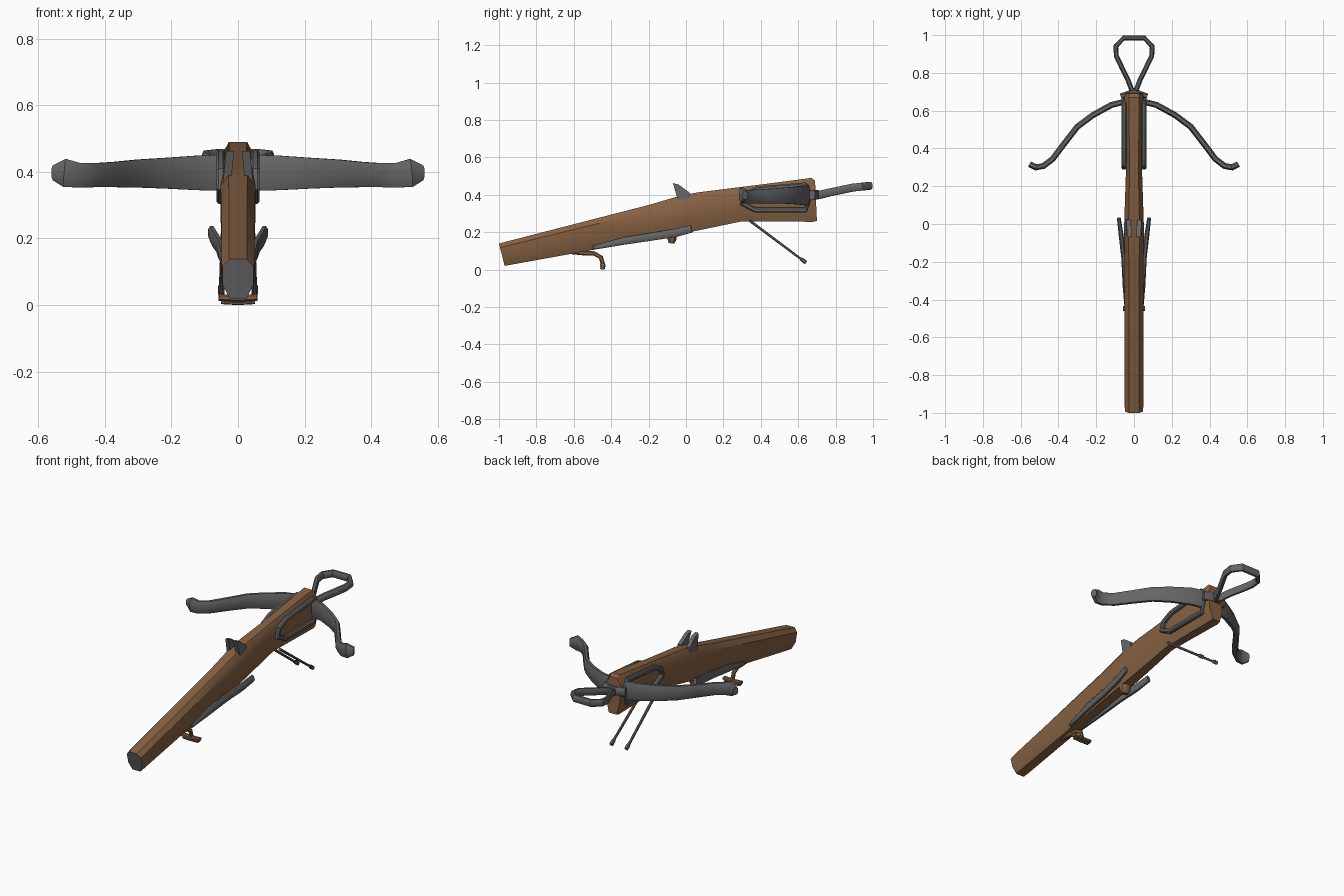
import bpy
import bmesh
from mathutils import Vector

if "Cube" in bpy.data.objects:
    bpy.data.objects.remove(bpy.data.objects["Cube"])


def material(name, rgb):
    m = bpy.data.materials.new(name)
    m.use_nodes = True
    m.diffuse_color = (*rgb, 1)
    bsdf = next(n for n in m.node_tree.nodes if n.type == "BSDF_PRINCIPLED")
    bsdf.inputs["Base Color"].default_value = (*rgb, 1)
    return m


WOOD = material("brown wood", (0.24, 0.12, 0.055))
STEEL = material("dark steel", (0.13, 0.13, 0.13))

# Chamfered rectangle used as the cross-section of every bar
BAR = [(1, .5), (.5, 1), (-.5, 1), (-1, .5), (-1, -.5), (-.5, -1), (.5, -1), (1, -.5)]


def loft(name, rings, mats, closed=False):
    """Skin a row of equal rings, with end caps unless closed."""
    bm = bmesh.new()
    rows = [[bm.verts.new(p) for p in ring] for ring in rings]
    n = len(rows[0])
    pairs = list(zip(rows, rows[1:]))
    if closed:
        pairs.append((rows[-1], rows[0]))
    for a, b in pairs:
        for k in range(n):
            j = (k + 1) % n
            bm.faces.new((a[k], a[j], b[j], b[k]))
    if not closed:
        bm.faces.new(rows[0])
        bm.faces.new(rows[-1])
    bmesh.ops.recalc_face_normals(bm, faces=bm.faces)
    mesh = bpy.data.meshes.new(name)
    bm.to_mesh(mesh)
    bm.free()
    for m in mats:
        mesh.materials.append(m)
    ob = bpy.data.objects.new(name, mesh)
    bpy.context.collection.objects.link(ob)
    bpy.ops.object.select_all(action="DESELECT")
    ob.select_set(True)
    bpy.context.view_layer.objects.active = ob
    bpy.ops.object.shade_smooth_by_angle(angle=0.6)
    return ob


def sweep(name, path, sizes, mat, hint=(0, 0, 1), closed=False):
    """Sweep the bar section along a path; sizes are half (side, hint) widths."""
    pts = [Vector(p) for p in path]
    n = len(pts)
    if isinstance(sizes, tuple):
        sizes = [sizes] * n
    rings = []
    for i, p in enumerate(pts):
        ahead = pts[(i + 1) % n] if closed else pts[min(i + 1, n - 1)]
        back = pts[i - 1] if closed else pts[max(i - 1, 0)]
        t = (ahead - back).normalized()
        u = t.cross(Vector(hint)).normalized()
        v = u.cross(t)
        w, h = sizes[i]
        rings.append([p + u * w * a + v * h * b for a, b in BAR])
    return loft(name, rings, [mat], closed)


def mirrored(points):
    return [(-x, y, z) for x, y, z in reversed(points)] + points


# Stock: y, bottom, top, half width, slant of the section
stations = [
    (-1.0, .02, .138, .046, .03),
    (-.97, .025, .147, .05, .03),
    (-.5, .108, .268, .05, .02),
    (-.2, .16, .345, .05, 0),
    (-.03, .19, .395, .053, 0),
    (.06, .208, .412, .05, 0),
    (.30, .258, .442, .042, 0),
    (.42, .258, .457, .045, 0),
    (.67, .255, .49, .05, .01),
    (.69, .26, .475, .046, .01),
]
# Fractions of half width and height around the section
SECTION = [(.55, 1), (1, .82), (1, .35), (.55, 0), (-.55, 0), (-1, .35), (-1, .82), (-.55, 1)]
rings = [[(w * a, y + s * (1 - b), lo + (hi - lo) * b) for a, b in SECTION]
         for y, lo, hi, w, s in stations]
stock = loft("stock", rings, [WOOD, STEEL])
for f in stock.data.polygons:
    if f.normal.y < -.8:
        f.material_index = 1          # butt plate

# Bow
half = [(.04, .65, .397), (.12, .63, .397), (.22, .575, .396), (.30, .515, .395),
        (.37, .425, .392), (.43, .345, .39), (.48, .307, .39), (.52, .30, .397),
        (.553, .317, .397)]
tall = [.054, .052, .046, .042, .038, .036, .037, .042, .022]
size = [(.016, h) for h in tall]
sweep("bow", mirrored(half), size[::-1] + size, STEEL)

# Foot stirrup
half = [(.012, .71, .398), (.035, .77, .413), (.065, .83, .425), (.094, .89, .438),
        (.096, .94, .443), (.055, .985, .448)]
sweep("stirrup", mirrored(half), (.013, .021), STEEL, closed=True)
sweep("stirrup_root", [(-.07, .675, .40), (0, .70, .40), (.07, .675, .40)], (.016, .025), STEEL)

for side, label in ((1, "left"), (-1, "right")):
    # Bow binding: a flattened loop on each flank
    loop = [(.30, .355), (.315, .40), (.38, .43), (.64, .452), (.665, .40),
            (.64, .318), (.37, .318)]
    sweep(label + "_binding", [(side * .052, y, z) for y, z in loop],
          (.014, .013), STEEL, hint=(1, 0, 0), closed=True)

    # String catch fin
    fin = [(-.07, .462), (-.04, .455), (.02, .41), (.025, .37), (-.04, .36)]
    loft(label + "_catch",
         [[(side * (x - .1 * (z - .4)), y, z) for y, z in fin] for x in (.018, .042)], [STEEL])

    # Long flaring side lever
    path = [(.035, -.50, .115), (.048, -.33, .153), (.055, -.18, .176), (.068, -.06, .195),
            (.08, .03, .218)]
    sweep(label + "_lever", [(side * x, y, z) for x, y, z in path],
          [(.01, .01), (.012, .02), (.012, .021), (.013, .022), (.01, .02)], STEEL)

    # Thin leg under the fore end
    path = [(.042, .34, .262), (.05, .61, .06), (.05, .622, .052), (.05, .642, .036)]
    sweep(label + "_leg", [(side * x, y, z) for x, y, z in path],
          [(.008, .007), (.007, .006), (.01, .011), (.01, .01)], STEEL)

# Peg between the levers
sweep("peg", [(0, -.075, .2), (0, -.075, .16), (0, -.078, .14)],
      [(.03, .028), (.028, .024), (.02, .014)], WOOD, hint=(0, 1, 0))

# Curved trigger with its crossbar
sweep("trigger", [(0, -.62, .095), (0, -.55, .088), (0, -.49, .086), (0, -.455, .065),
                  (0, -.442, .02)], (.012, .010), WOOD, hint=(1, 0, 0))
sweep("trigger_bar", [(-.058, -.447, .023), (0, -.445, .02), (.058, -.447, .023)],
      (.014, .010), WOOD)
sweep("trigger_bar_plate", [(-.05, -.447, .008), (0, -.445, .005), (.05, -.447, .008)],
      (.013, .005), STEEL)
